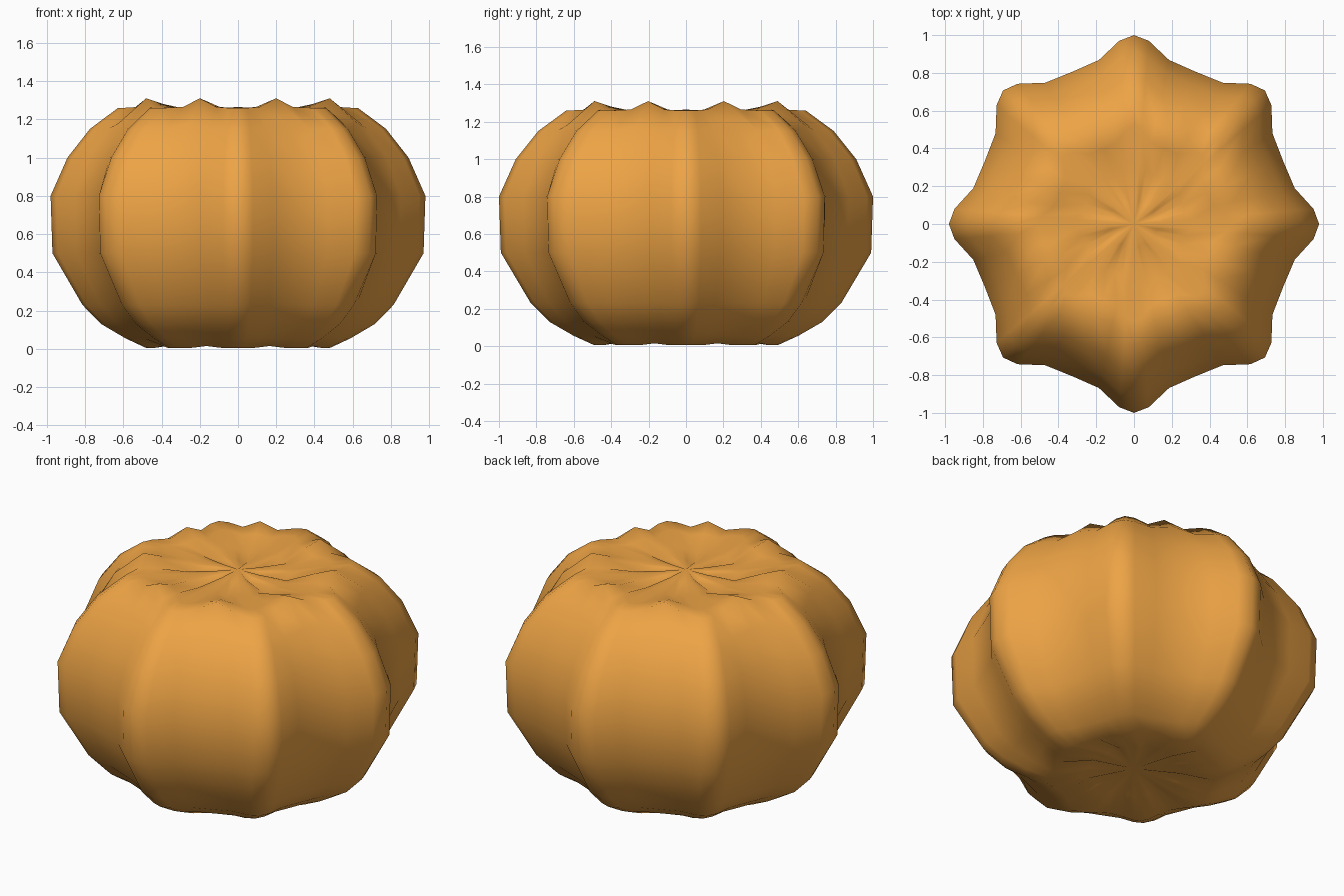
import bpy, bmesh
from math import sin, cos, radians

if "Cube" in bpy.data.objects:
    bpy.data.objects.remove(bpy.data.objects["Cube"])

# Ring profiles (radius, height), top to bottom: along a ridge and along a valley
ridge = [(.15, 1.255), (.33, 1.25), (.52, 1.262), (.64, 1.26), (.79, 1.15), (.91, 1.0),
         (1.0, .80), (.99, .50), (.83, .23), (.73, .13), (.60, .055), (.49, .005), (.28, .035)]
valley = [(.12, 1.235), (.28, 1.225), (.43, 1.28), (.53, 1.31), (.69, 1.18), (.80, 1.0),
          (.872, .80), (.865, .50), (.74, .23), (.65, .13), (.54, .055), (.44, .015), (.25, .06)]

# One rib: angle offset, radius blend and height blend from ridge to valley
rib = [(0, 0, 0), (4.7, .21, 0), (12.3, .87, .1), (22.5, 1, 1), (32.7, .87, .1), (40.3, .21, 0)]
X_SCALE = .98

bm = bmesh.new()
rings = []
for (r0, z0), (r1, z1) in zip(ridge, valley):
    ring = []
    for k in range(8):
        for da, wr, wz in rib:
            a = radians(45 * k + da)
            r = r0 + (r1 - r0) * wr
            z = z0 + (z1 - z0) * wz
            ring.append(bm.verts.new((X_SCALE * r * cos(a), r * sin(a), z)))
    rings.append(ring)
top = bm.verts.new((0, 0, 1.265))
bottom = bm.verts.new((0, 0, .05))

# Skin between rings and close both poles
n = len(rings[0])
for i in range(n):
    j = (i + 1) % n
    bm.faces.new((top, rings[0][i], rings[0][j]))
    bm.faces.new((bottom, rings[-1][j], rings[-1][i]))
    for a, b in zip(rings, rings[1:]):
        bm.faces.new((a[i], b[i], b[j], a[j]))
bmesh.ops.recalc_face_normals(bm, faces=bm.faces[:])
for f in bm.faces:
    f.smooth = True

mesh = bpy.data.meshes.new("pumpkin_body")
bm.to_mesh(mesh)
bm.free()
body = bpy.data.objects.new("pumpkin_body", mesh)
bpy.context.collection.objects.link(body)

# Orange skin
mat = bpy.data.materials.new("orange_skin")
mat.diffuse_color = (.85, .37, .06, 1)
mat.use_nodes = True
mat.node_tree.nodes["Principled BSDF"].inputs["Base Color"].default_value = mat.diffuse_color
mesh.materials.append(mat)
